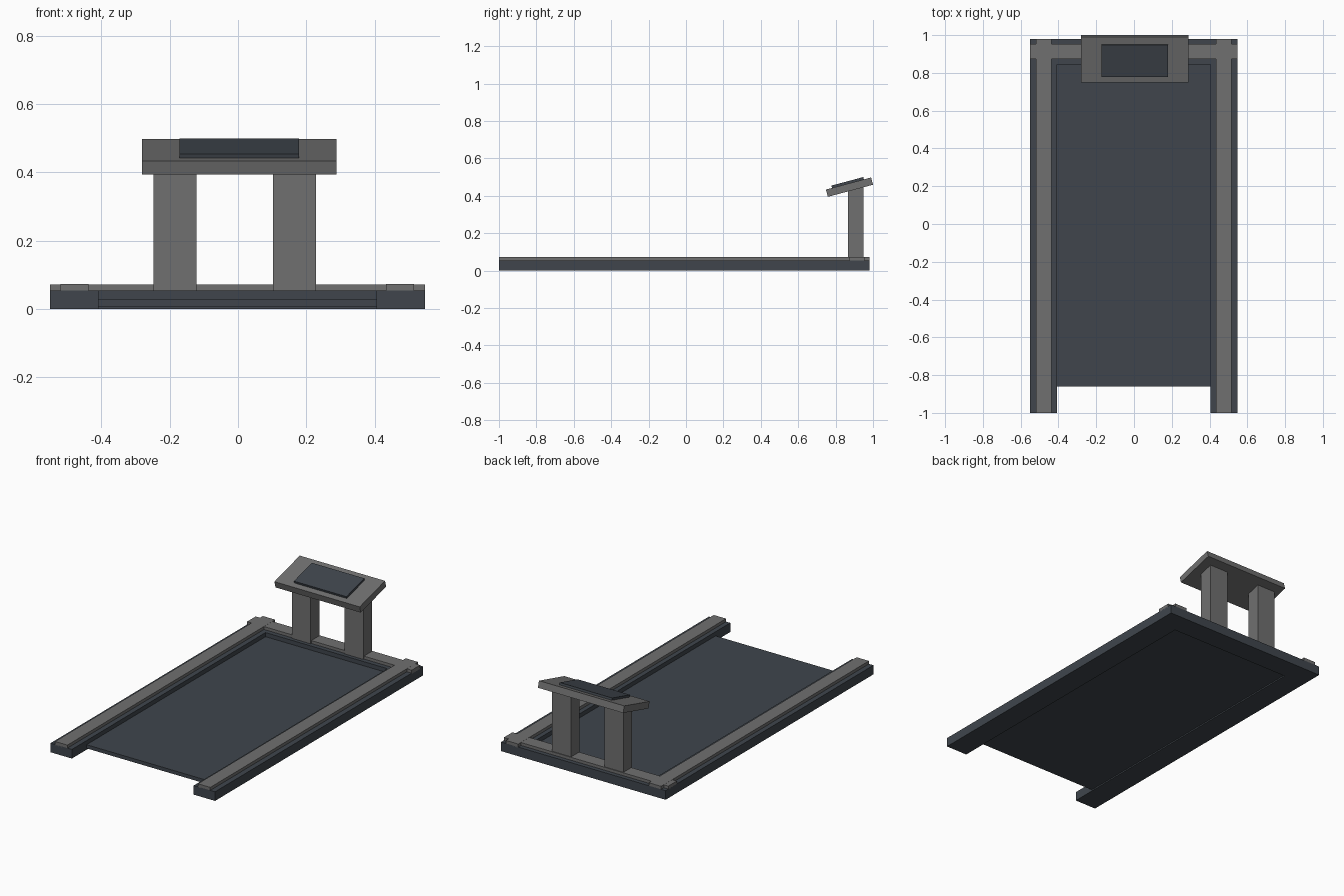
import bpy
import bmesh
import math
from mathutils import Matrix

cube = bpy.data.objects.get("Cube")
if cube:
    bpy.data.objects.remove(cube, do_unlink=True)


def material(name, rgb):
    mat = bpy.data.materials.new(name)
    mat.use_nodes = True
    mat.diffuse_color = (*rgb, 1)
    bsdf = next(n for n in mat.node_tree.nodes if n.type == 'BSDF_PRINCIPLED')
    bsdf.inputs["Base Color"].default_value = (*rgb, 1)
    return mat


GREY = material("warm grey", (0.16, 0.16, 0.16))
DARK = material("dark slate", (0.05, 0.06, 0.073))


def add_object(name, bm, mat):
    bmesh.ops.recalc_face_normals(bm, faces=bm.faces)
    mesh = bpy.data.meshes.new(name)
    bm.to_mesh(mesh)
    bm.free()
    mesh.materials.append(mat)
    obj = bpy.data.objects.new(name, mesh)
    bpy.context.collection.objects.link(obj)
    return obj


def box(name, xs, ys, zs, mat):
    """Box spanning the given (low, high) range on each axis."""
    spans = (xs, ys, zs)
    centre = [(a + b) / 2 for a, b in spans]
    size = [b - a for a, b in spans]
    bm = bmesh.new()
    bmesh.ops.create_cube(bm, size=1, matrix=Matrix.Translation(centre) @ Matrix.Diagonal((*size, 1)))
    return add_object(name, bm, mat)


# U-shaped base frame, open at the front
outline = [(-0.55, -1), (-0.408, -1), (-0.408, 0.845), (0.405, 0.845),
           (0.405, -1), (0.547, -1), (0.547, 0.98), (-0.55, 0.98)]
bm = bmesh.new()
face = bm.faces.new([bm.verts.new((x, y, 0)) for x, y in outline])
top = bmesh.ops.extrude_face_region(bm, geom=[face])
bmesh.ops.translate(bm, vec=(0, 0, 0.055),
                    verts=[v for v in top["geom"] if isinstance(v, bmesh.types.BMVert)])
add_object("base_frame", bm, DARK)

# Thin deck between the rails
box("deck", (-0.408, 0.405), (-0.86, 0.85), (0.008, 0.03), DARK)

# Grey trim along the sides and across the back
box("right_rail_trim", (-0.52, -0.438), (-1, 0.98), (0.05, 0.073), GREY)
box("left_rail_trim", (0.433, 0.515), (-1, 0.98), (0.05, 0.073), GREY)
box("cross_trim", (-0.55, 0.547), (0.873, 0.954), (0.05, 0.0725), GREY)

# Two uprights holding the console
box("right_post", (-0.247, -0.122), (0.867, 0.949), (0.05, 0.448), GREY)
box("left_post", (0.102, 0.229), (0.867, 0.949), (0.05, 0.448), GREY)

# Tilted console with a raised screen, built flat and then turned together
console = box("console", (-0.281, 0.288), (-0.125, 0.125), (-0.02, 0.02), GREY)
screen = box("screen", (-0.171, 0.179), (-0.091, 0.085), (0.018, 0.033), DARK)
tilt = Matrix.Translation((0, 0.874, 0.446)) @ Matrix.Rotation(math.radians(15), 4, 'X')
for part in (console, screen):
    part.data.transform(tilt)
